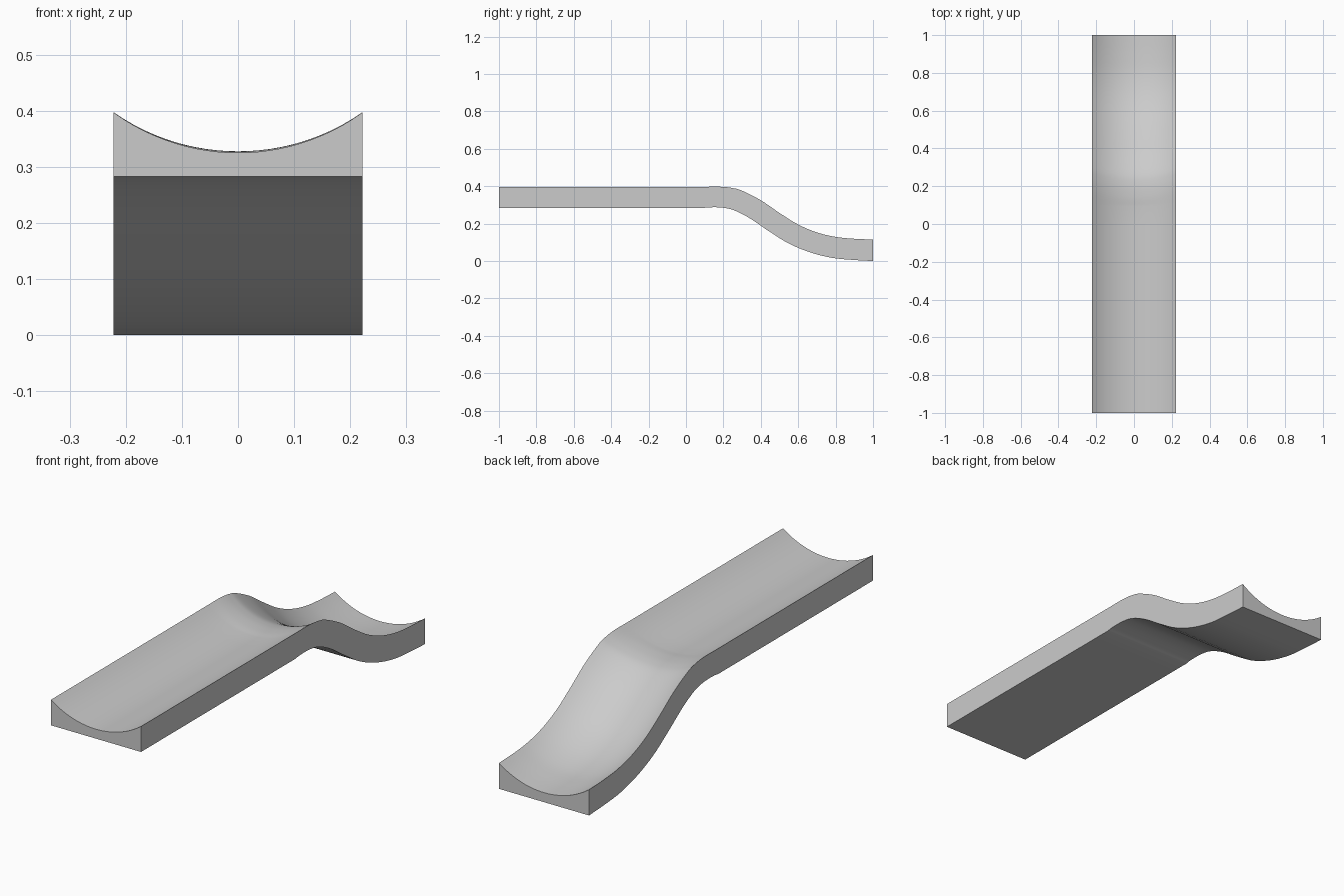
import bpy, bmesh, math
from mathutils import Vector

if "Cube" in bpy.data.objects:
    bpy.data.objects.remove(bpy.data.objects["Cube"])

HALF_W, DEPTH, THICK, COLS, STEPS = 0.222, 0.072, 0.114, 24, 5
RADIUS = (HALF_W ** 2 + DEPTH ** 2) / (2 * DEPTH)

# Side profile stations: rim (y, z) and matching underside (y, z)
stations = [
    (-1.0, 0.397, -1.0, 0.283), (0.0, 0.397, 0.0, 0.283),
    (0.10, 0.397, 0.09, 0.283), (0.19, 0.397, 0.12, 0.287),
    (0.25, 0.390, 0.19, 0.286), (0.30, 0.376, 0.258, 0.271),
    (0.40, 0.325, 0.342, 0.228), (0.50, 0.257, 0.438, 0.163),
    (0.60, 0.195, 0.547, 0.095), (0.70, 0.153, 0.665, 0.046),
    (0.80, 0.129, 0.782, 0.017), (0.90, 0.119, 0.893, 0.006),
    (1.0, 0.115, 1.0, 0.0)]
pts = [Vector(s) for s in stations]


def spline(p0, p1, p2, p3, t):
    return 0.5 * (2 * p1 + (p2 - p0) * t + (2 * p0 - 5 * p1 + 4 * p2 - p3) * t ** 2
                  + (3 * p1 - p0 - 3 * p2 + p3) * t ** 3)


# Straight run stays plain, the curved run is smoothed
path = pts[:2]
for i in range(2, len(pts) - 1):
    after = pts[min(i + 2, len(pts) - 1)]
    before = pts[i - 1] if i > 2 else 2 * pts[2] - pts[3]
    path += [spline(before, pts[i], pts[i + 1], after, k / STEPS) for k in range(STEPS)]
path.append(pts[-1])

# Sweep the section: circular groove on top, flat underside
bm = bmesh.new()
rings = []
for ty, tz, by, bz in path:
    ring = []
    for c in range(COLS + 1):
        x = HALF_W * (2 * c / COLS - 1)
        drop = DEPTH - RADIUS + math.sqrt(RADIUS ** 2 - x ** 2)
        f = drop / THICK
        ring.append(bm.verts.new((x, ty + (by - ty) * f, tz + (bz - tz) * f)))
    ring.append(bm.verts.new((HALF_W, by, bz)))
    ring.append(bm.verts.new((-HALF_W, by, bz)))
    rings.append(ring)
for a, b in zip(rings, rings[1:]):
    for i in range(len(a)):
        j = (i + 1) % len(a)
        bm.faces.new((a[i], a[j], b[j], b[i]))
bm.faces.new(rings[0])
bm.faces.new(rings[-1])
bmesh.ops.recalc_face_normals(bm, faces=bm.faces)

mesh = bpy.data.meshes.new("slide_chute")
bm.to_mesh(mesh)
bm.free()
chute = bpy.data.objects.new("slide_chute", mesh)
bpy.context.collection.objects.link(chute)
bpy.context.view_layer.objects.active = chute
chute.select_set(True)
bpy.ops.object.shade_smooth_by_angle(angle=math.radians(30))
